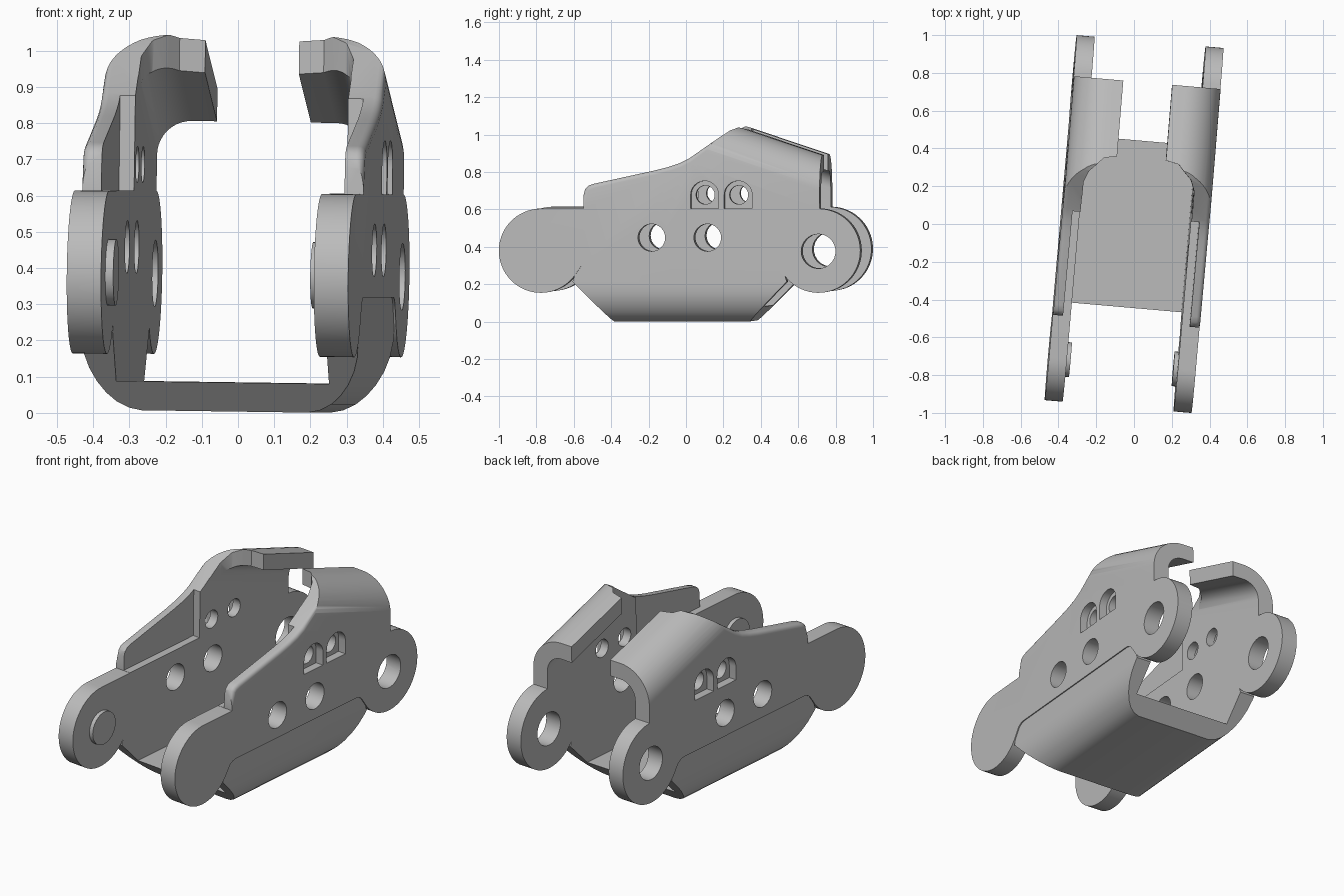
import bpy, bmesh
from math import radians, sin, cos
from mathutils import Matrix, Vector

cube = bpy.data.objects.get("Cube")
if cube:
    bpy.data.objects.remove(cube)

steel = bpy.data.materials.new("grey_steel")
steel.use_nodes = True
GREY = (0.5, 0.5, 0.5, 1)
steel.diffuse_color = GREY
steel.node_tree.nodes["Principled BSDF"].inputs["Base Color"].default_value = GREY

OUT, INN = 0.39, 0.295          # outer and inner faces of a side plate
RING_Y, RING_Z, RING_R = 0.745, 0.38, 0.225
PLACE = (Matrix.Translation((-0.005, 0, 0.004))
         @ Matrix.Rotation(radians(-5), 4, 'Z') @ Matrix.Rotation(radians(0.8), 4, 'Y'))


def arc(cx, cy, r, start, end, steps):
    angles = [radians(start + (end - start) * i / steps) for i in range(steps + 1)]
    return [(cx + r * cos(a), cy + r * sin(a)) for a in angles]


def prism(name, points, axis, low, high, slope=0):
    """Extrude a closed profile along an axis; slope tilts z along y."""
    def place(p, t):
        if axis == 'X':
            return Vector((t, p[0], p[1]))
        if axis == 'Y':
            return Vector((p[0], t, p[1] + slope * t))
        return Vector((p[0], p[1], t))
    bm = bmesh.new()
    ends = [[bm.verts.new(place(p, t)) for p in points] for t in (low, high)]
    bm.faces.new(ends[0])
    bm.faces.new(ends[1])
    n = len(points)
    for i in range(n):
        j = (i + 1) % n
        bm.faces.new((ends[0][i], ends[0][j], ends[1][j], ends[1][i]))
    bmesh.ops.recalc_face_normals(bm, faces=bm.faces)
    mesh = bpy.data.meshes.new(name)
    bm.to_mesh(mesh)
    bm.free()
    mesh.materials.append(steel)
    obj = bpy.data.objects.new(name, mesh)
    bpy.context.collection.objects.link(obj)
    return obj


def activate(obj):
    bpy.ops.object.select_all(action='DESELECT')
    obj.select_set(True)
    bpy.context.view_layer.objects.active = obj


def combine(obj, tool, operation):
    """Apply a boolean and discard the tool."""
    tool.hide_render = True
    activate(obj)
    mod = obj.modifiers.new("cut", 'BOOLEAN')
    mod.operation, mod.object, mod.solver = operation, tool, 'EXACT'
    bpy.ops.object.modifier_apply(modifier=mod.name)
    bpy.data.objects.remove(tool)


def finish(obj):
    obj.data.transform(PLACE)
    activate(obj)
    bpy.ops.object.shade_smooth_by_angle(angle=radians(30))


# Side outline: seam, rear ring, tall back, ramp, front ring
seam = [(-0.565, 0.245), (-0.548, 0.27), (-0.525, 0.302), (-0.505, 0.315), (-0.485, 0.32)]
seam += [(-y, z) for y, z in reversed(seam)]
ramp = [(-0.516, 0.605), (-0.516, 0.68), (-0.508, 0.71), (-0.49, 0.728), (-0.46, 0.738),
        (-0.13, 0.81), (-0.06, 0.828), (0, 0.848), (0.05, 0.873), (0.23, 0.998),
        (0.265, 1.022), (0.31, 1.04)]
outline = (seam[1:-1] + arc(RING_Y, RING_Z, RING_R, -143, 88, 40)
           + [(0.752, 0.605), (0.752, 1.1), (0.4, 1.1)] + ramp[::-1]
           + arc(-RING_Y, RING_Z, RING_R, 90, 323, 40))
plate = prism("left_plate", outline, 'X', 0.05, OUT)

# Soft outer rim along the ramp
bm = bmesh.new()
bm.from_mesh(plate.data)
rim = [e for e in bm.edges
       if all(v.co.x > OUT - 0.01 and v.co.z > 0.67 and v.co.y < 0.25 for v in e.verts)]
bmesh.ops.bevel(bm, geom=rim, offset=0.022, segments=4, profile=0.5, affect='EDGES')
bm.to_mesh(plate.data)
bm.free()

# Sheet section with the top bent inward into a sloping lip
TOP = 1.14
bend = ([(OUT, -1)] + arc(0.20, TOP - 0.19, 0.19, 0, 90, 14) + [(0.13, TOP), (0.13, TOP - 0.09)]
        + arc(0.20, TOP - 0.185, 0.095, 90, 0, 10) + [(INN, -1)])
combine(plate, prism("sheet_tool", bend, 'Y', -1.2, 1.2, slope=-1 / 3), 'INTERSECT')

# Rounded front of the lip and thinned wall behind the ramp
lip_front = [(0, -0.2), (INN - 0.001, -0.2), (INN - 0.001, 0.2), (0.27, 0.26),
             (0.23, 0.30), (0.2, 0.335), (0.13, 0.35), (0, 0.35)]
combine(plate, prism("lip_tool", lip_front, 'Z', 0.62, 1.4), 'DIFFERENCE')
thin_wall = [(-0.56, 0.606), (0.04, 0.606), (0.04, 1.3), (-0.56, 1.3)]
combine(plate, prism("wall_tool", thin_wall, 'X', -0.1, 0.337), 'DIFFERENCE')

# Bolt holes, rear pivot hole and arched pockets
holes = [(-0.15, 0.45, 0.073), (0.15, 0.45, 0.073), (RING_Y, 0.377, 0.092),
         (0.135, 0.678, 0.05), (0.315, 0.678, 0.05)]
for y, z, r in holes:
    combine(plate, prism("hole_tool", arc(y, z, r, 0, 348.75, 31), 'X', 0.1, 0.6), 'DIFFERENCE')
for y, z, r in holes[3:]:
    arch = [(y - 0.075, 0.605), (y + 0.075, 0.605)] + arc(y, z, 0.075, 0, 180, 16)
    combine(plate, prism("pocket_tool", arch, 'X', 0.345, 0.6), 'DIFFERENCE')

# Inner front boss
boss = prism("left_boss", arc(-RING_Y, RING_Z, 0.092, 0, 348.75, 31), 'X', INN - 0.022, INN + 0.01)

# Mirrored right side
for obj in (plate, boss):
    twin = obj.copy()
    twin.data = obj.data.copy()
    twin.name = obj.name.replace("left", "right")
    bpy.context.collection.objects.link(twin)
    twin.data.transform(Matrix.Scale(-1, 4, (1, 0, 0)))
    twin.data.flip_normals()
    finish(obj)
    finish(twin)

# Floor channel joining the plates, with slanted ends
half = [(0.384, 0.32), (0.384, 0.2), (0.379, 0.155), (0.367, 0.115), (0.348, 0.078),
        (0.325, 0.048), (0.298, 0.024), (0.265, 0.007), (0.23, 0)]
section = (half + [(-x, z) for x, z in reversed(half)]
           + [(-INN, 0.32), (-INN, 0.08), (INN, 0.08), (INN, 0.32)])
channel = prism("floor_channel", section, 'Y', -0.8, 0.8)
sides = [(-0.365, -0.01), (0.365, -0.01), (0.365, 0), (0.575, 0.215)]
sides += seam[::-1] + [(-0.575, 0.215), (-0.365, 0)]
combine(channel, prism("end_tool", sides, 'X', -0.6, 0.6), 'INTERSECT')
finish(channel)
